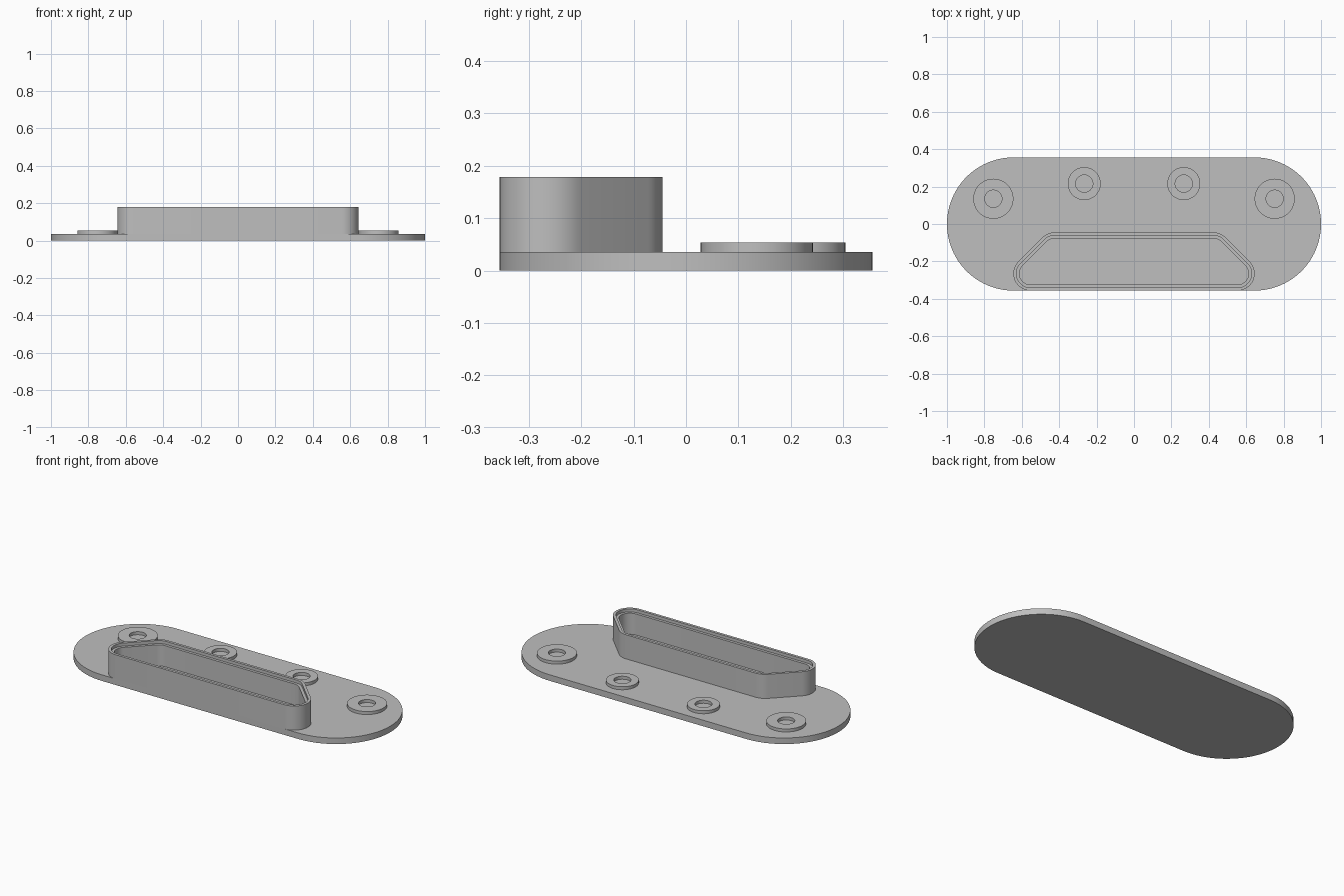
import bpy
import bmesh
from math import cos, sin, pi, radians

cube = bpy.data.objects.get("Cube")
if cube:
    bpy.data.objects.remove(cube, do_unlink=True)

grey = bpy.data.materials.new("plain grey")
grey.use_nodes = True
colour = (0.52, 0.52, 0.52, 1)
grey.diffuse_color = colour
grey.node_tree.nodes["Principled BSDF"].inputs["Base Color"].default_value = colour

BASE_TOP = 0.036
HALF_WIDTH = 0.356


def arc(cx, cy, r, start, end, steps):
    """Points along an arc, angles in degrees."""
    angles = [radians(start + (end - start) * i / steps) for i in range(steps + 1)]
    return [(cx + r * cos(a), cy + r * sin(a)) for a in angles]


def circle(cx, cy, r):
    return arc(cx, cy, r, 0, 360, 64)[:-1]


def mirrored(half):
    """Close a right-hand outline with its mirror image."""
    return half + [(-x, y) for x, y in reversed(half)]


def loft(name, sections, ring=False):
    """Join stacked outlines; a ring closes on itself, otherwise ends are capped."""
    bm = bmesh.new()
    loops = [[bm.verts.new((x, y, z)) for x, y in pts] for pts, z in sections]
    pairs = list(zip(loops, loops[1:]))
    if ring:
        pairs.append((loops[-1], loops[0]))
    else:
        bm.faces.new(loops[0])
        bm.faces.new(loops[-1])
    for a, b in pairs:
        for i in range(len(a)):
            j = (i + 1) % len(a)
            bm.faces.new((a[i], a[j], b[j], b[i]))
    bmesh.ops.recalc_face_normals(bm, faces=bm.faces[:])
    mesh = bpy.data.meshes.new(name)
    bm.to_mesh(mesh)
    bm.free()
    mesh.materials.append(grey)
    obj = bpy.data.objects.new(name, mesh)
    bpy.context.collection.objects.link(obj)
    bpy.ops.object.select_all(action="DESELECT")
    obj.select_set(True)
    bpy.context.view_layer.objects.active = obj
    bpy.ops.object.shade_smooth_by_angle(angle=radians(30))
    return obj


# Base plate with round ends
plate = mirrored(arc(1 - HALF_WIDTH, 0, HALF_WIDTH, -90, 90, 48))
loft("base_plate", [(plate, 0), (plate, BASE_TOP)])


# Trapezoid wall with a stepped inner lip
def trapezoid(inset):
    r = 0.091 - inset
    lower = arc(0.554, -HALF_WIDTH + 0.091, r, -90, 45, 16)
    upper = arc(0.425, -0.136, r, 45, 90, 8)
    return mirrored(lower + upper)


outer, lip, inner = (trapezoid(d) for d in (0, 0.016, 0.032))
WALL_TOP, LEDGE = 0.179, 0.161
loft("tray_wall", [(outer, BASE_TOP), (outer, WALL_TOP), (lip, WALL_TOP),
                   (lip, LEDGE), (inner, LEDGE), (inner, BASE_TOP)], ring=True)

# Raised washers around the screw positions
BOSS_TOP = 0.054
for label, x, y, r in (("outer", 0.752, 0.135, 0.107), ("inner", 0.266, 0.216, 0.088)):
    for side, sign in (("left", 1), ("right", -1)):
        rim, hole = circle(sign * x, y, r), circle(sign * x, y, 0.046)
        loft(f"{label}_washer_{side}", [(rim, BASE_TOP), (rim, BOSS_TOP),
                                        (hole, BOSS_TOP), (hole, BASE_TOP)], ring=True)
